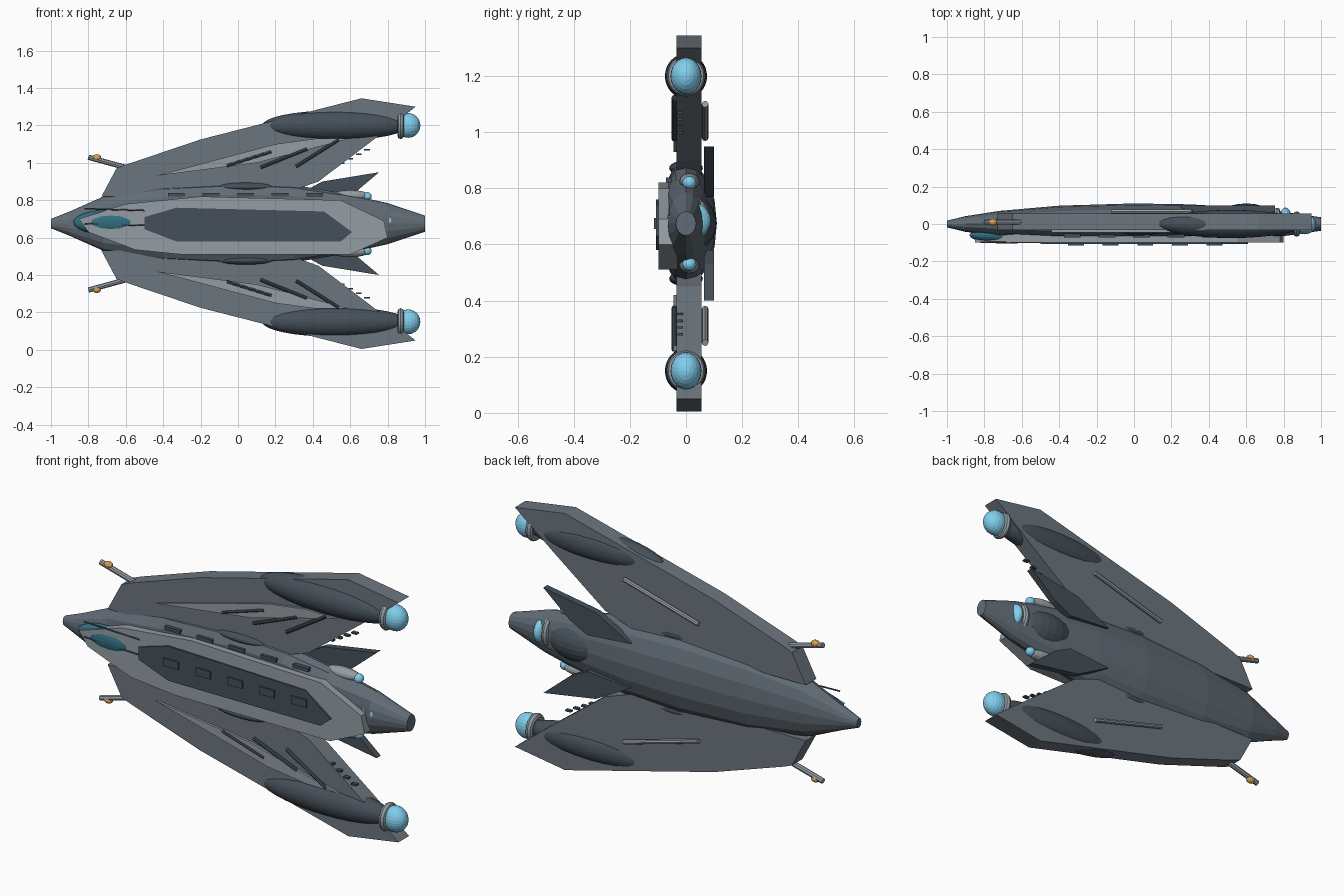
import bpy, bmesh, math
from mathutils import Vector, Matrix

if "Cube" in bpy.data.objects:
    bpy.data.objects.remove(bpy.data.objects["Cube"])

C = 0.675  # height of the symmetry line


def mat(name, rgb):
    m = bpy.data.materials.new(name)
    m.diffuse_color = (*rgb, 1)
    m.use_nodes = True
    m.node_tree.nodes["Principled BSDF"].inputs["Base Color"].default_value = m.diffuse_color
    return m


HULL = mat("hull_grey", (0.12, 0.15, 0.18))
WING = mat("wing_grey", (0.15, 0.18, 0.21))
DARK = mat("dark_grey", (0.06, 0.08, 0.10))
LIGHT = mat("light_grey", (0.30, 0.34, 0.37))
GLOW = mat("engine_glow", (0.22, 0.62, 0.85))
GLASS = mat("canopy_glass", (0.03, 0.16, 0.22))
AMBER = mat("amber", (0.75, 0.38, 0.10))


def finish(name, bm, m, smooth=False):
    bmesh.ops.recalc_face_normals(bm, faces=bm.faces)
    for f in bm.faces:
        f.smooth = smooth
    me = bpy.data.meshes.new(name)
    bm.to_mesh(me)
    bm.free()
    me.materials.append(m)
    ob = bpy.data.objects.new(name, me)
    bpy.context.collection.objects.link(ob)
    return ob


def prism(name, pts, y0, y1, m, s=1):
    # extrude an (x, z) outline from y0 to y1
    bm = bmesh.new()
    f = bm.faces.new([bm.verts.new((x, y0, C + s * (z - C))) for x, z in pts])
    ext = bmesh.ops.extrude_face_region(bm, geom=[f])["geom"]
    bmesh.ops.translate(bm, vec=(0, y1 - y0, 0),
                        verts=[v for v in ext if isinstance(v, bmesh.types.BMVert)])
    return finish(name, bm, m)


def box(name, x, z, w, h, y0, y1, m, s=1):
    return prism(name, [(x - w/2, z - h/2), (x + w/2, z - h/2),
                        (x + w/2, z + h/2), (x - w/2, z + h/2)], y0, y1, m, s)


def ball(name, c, r, m, s=1, seg=24):
    # ellipsoid with its poles on the x axis
    bm = bmesh.new()
    bmesh.ops.create_uvsphere(bm, u_segments=seg, v_segments=seg // 2, radius=1)
    M = (Matrix.Translation((c[0], c[1], C + s * (c[2] - C)))
         @ Matrix.Diagonal((*r, 1)) @ Matrix.Rotation(math.pi / 2, 4, 'Y'))
    bmesh.ops.transform(bm, matrix=M, verts=bm.verts)
    return finish(name, bm, m)


def rod(name, a, b, r, m, s=1):
    a, b = (Vector((p[0], p[1], C + s * (p[2] - C))) for p in (a, b))
    bm = bmesh.new()
    bmesh.ops.create_cone(bm, cap_ends=True, segments=8, radius1=r, radius2=r,
                          depth=(b - a).length)
    M = Matrix.Translation((a + b) / 2) @ (b - a).to_track_quat('Z', 'Y').to_matrix().to_4x4()
    bmesh.ops.transform(bm, matrix=M, verts=bm.verts)
    return finish(name, bm, m)


def loft(name, rings, m, seg, cap=True):
    # rings: (x, y centre, y radius, z centre, z radius, front limit)
    bm = bmesh.new()
    loops = []
    for x, yc, ry, zc, rz, lim in rings:
        loop = []
        for i in range(seg):
            a = 2 * math.pi * i / seg
            loop.append(bm.verts.new((x, max(yc + ry * math.cos(a), lim), zc + rz * math.sin(a))))
        loops.append(loop)
    pairs = list(zip(loops, loops[1:]))
    if cap:
        bm.faces.new(loops[0])
        bm.faces.new(loops[-1])
    else:
        pairs.append((loops[-1], loops[0]))
    for p, q in pairs:
        for i in range(seg):
            j = (i + 1) % seg
            bm.faces.new((p[i], p[j], q[j], q[i]))
    return finish(name, bm, m)


def ring(name, x, y, z, ry, rz, t, m, s=1):
    z = C + s * (z - C)
    prof = [(math.cos(k * math.pi / 4), math.sin(k * math.pi / 4)) for k in range(8)]
    return loft(name, [(x + t * u, y, ry + t * v, z, rz + t * v, -9) for u, v in prof],
                m, 24, cap=False)


# main hull
loft("hull", [(x, 0, ry, C, rz, -0.065) for x, ry, rz in [
    (-1.0, .018, .025), (-.9, .042, .065), (-.72, .07, .145), (-.4, .098, .2),
    (0, .11, .22), (.3, .105, .207), (.55, .09, .165), (.8, .065, .11), (1.0, .036, .043)]],
    HULL, 16)

# front deck, inset panel and windows
prism("deck_plate", [(-.85, .70), (-.8, .63), (-.55, .535), (-.3, .51), (.6, .51), (.8, .6),
                     (.78, .69), (.55, .80), (-.2, .82), (-.6, .78)], -.098, -.03, LIGHT)
prism("deck_panel", [(-.5, .645), (-.33, .58), (.55, .58), (.61, .63), (.46, .74),
                     (-.33, .76), (-.5, .71)], -.106, -.09, DARK)
for x in (-.31, -.125, .06, .245, .43):
    box("deck_window", x, .675, .085, .04, -.114, -.1, DARK)
    box("side_window", x - .02, .83, .09, .018, -.072, -.05, DARK)

# canopy with frame bars
ball("canopy", (-.68, -.06, .682), (.2, .045, .068), GLASS)
for z in (.675, .755):
    rod("canopy_bar", (-.82, -.098, z), (-.5, -.098, z - .01), .004, DARK)

# central engine
ball("engine_housing", (.6, .015, C), (.17, .095, .1), DARK)
ring("engine_ring", .765, .01, .687, .06, .07, .017, LIGHT)
ball("engine_glow", (.81, .012, .685), (.036, .076, .068), GLOW)

# parts repeated above and below the hull
for s, side in ((1, "upper"), (-1, "lower")):
    prism(side + "_wing", [(-.73, .82), (-.65, .97), (-.6, .99), (-.2, 1.125), (.66, 1.345),
                           (.95, 1.3), (.74, 1.135), (.43, .9), (.2, .82)], -.033, .055, WING, s)
    prism(side + "_wing_panel", [(-.44, .93), (.2, 1.1), (.42, 1.13), (.6, 1.13), (.1, 1.0)],
          -.045, -.02, LIGHT, s)
    for a, b in (((-.06, .985), (.18, 1.06)), ((.12, .975), (.37, 1.075)), ((.31, .98), (.54, 1.125))):
        rod(side + "_wing_rib", (a[0], -.042, a[1]), (b[0], -.042, b[1]), .009, DARK, s)
    rod(side + "_rear_rod", (-.12, .068, .98), (.31, .068, 1.1), .012, LIGHT, s)
    # wing tip engine
    ball(side + "_nacelle", (.52, 0, 1.2), (.39, .075, .08), DARK, s, 32)
    ring(side + "_nacelle_ring", .87, 0, 1.2, .05, .055, .018, LIGHT, s)
    ball(side + "_nacelle_glow", (.91, 0, 1.2), (.065, .055, .066), GLOW, s)
    # tail fin and small thruster
    prism(side + "_tail_fin", [(.25, .79), (.45, .9), (.755, .95), (.6, .82), (.5, .77)],
          .065, .1, DARK, s)
    ball(side + "_thruster", (.6, .012, .825), (.1, .036, .03), LIGHT, s, 16)
    ball(side + "_thruster_glow", (.69, .012, .82), (.025, .025, .024), GLOW, s, 16)
    ball(side + "_hull_pod", (.04, 0, .872), (.17, .06, .027), DARK, s)
    # gun
    rod(side + "_gun", (-.8, .01, 1.03), (-.58, .01, .97), .014, LIGHT, s)
    ball(side + "_gun_light", (-.755, .01, 1.028), (.024, .018, .018), AMBER, s, 12)
    # vanes on the trailing edge
    for i in range(4):
        box(side + "_edge_vane", .555 + i * .045, .998 + i * .024, .03, .008, -.03, -.01, DARK, s)
